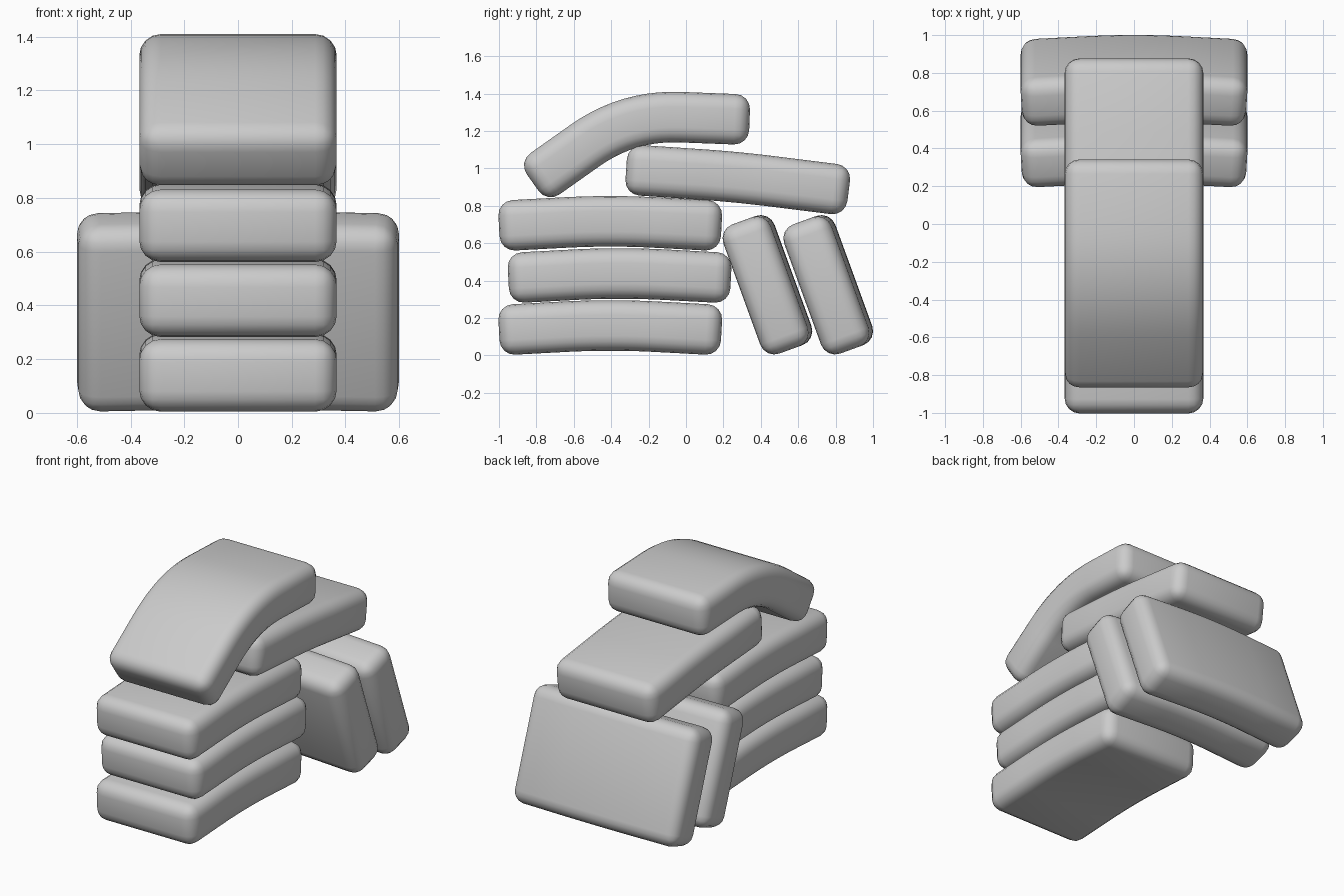
import bpy
import bmesh
from math import radians
from mathutils import Matrix, Vector

WIDTH, THICK, ROUND = 0.735, 0.27, 0.08

cube = bpy.data.objects.get("Cube")
if cube:
    bpy.data.objects.remove(cube, do_unlink=True)

cloth = bpy.data.materials.new("grey_cloth")
cloth.use_nodes = True
grey = (0.6, 0.6, 0.6, 1)
cloth.diffuse_color = grey
cloth.node_tree.nodes["Principled BSDF"].inputs["Base Color"].default_value = grey


def frame_at(u, a, p, b, r):
    """Point and normal on two straight legs joined by a soft bend at p."""
    d1, d2 = (p - a).normalized(), (b - p).normalized()
    if u <= -r:
        pos, tan = p + d1 * u, d1
    elif u >= r:
        pos, tan = p + d2 * u, d2
    else:
        t = (u + r) / (2 * r)
        q1, q2 = p - d1 * r, p + d2 * r
        pos = q1 * (1 - t) ** 2 + p * 2 * t * (1 - t) + q2 * t * t
        tan = d1.lerp(d2, t).normalized()
    return pos, Vector((-tan.y, tan.x))


def sandbag(name, a, p, b, bend, matrix):
    """Rounded slab bent along a, p, b in its local length/height plane."""
    a, p, b = Vector(a), Vector(p), Vector(b)
    start, end = -(p - a).length, (b - p).length
    bm = bmesh.new()
    bmesh.ops.create_cube(bm, size=1)
    for v in bm.verts:
        v.co = ((start + end) / 2 + v.co.x * (end - start),
                v.co.y * WIDTH, v.co.z * THICK)
    bmesh.ops.bevel(bm, geom=bm.edges[:], offset=ROUND, segments=4,
                    profile=0.5, affect='EDGES')
    # Cross cuts let the slab bend smoothly
    cuts = 10
    for i in range(cuts + 1):
        x = -bend + 2 * bend * i / cuts
        bmesh.ops.bisect_plane(bm, geom=bm.verts[:] + bm.edges[:] + bm.faces[:],
                               plane_co=(x, 0, 0), plane_no=(1, 0, 0))
    for v in bm.verts:
        pos, normal = frame_at(v.co.x, a, p, b, bend)
        pos = pos + normal * v.co.z
        v.co = (pos.x, v.co.y, pos.y)
    bm.transform(matrix)
    for f in bm.faces:
        f.smooth = True
    mesh = bpy.data.meshes.new(name)
    bm.to_mesh(mesh)
    bm.free()
    mesh.materials.append(cloth)
    obj = bpy.data.objects.new(name, mesh)
    bpy.context.collection.objects.link(obj)


# Lengthwise bags run front to back
along_y = Matrix.Rotation(radians(90), 4, 'Z')

# Stack of three
for name, y, z in (("bottom", -1.0, 0.135), ("middle", -0.95, 0.413),
                   ("upper", -1.0, 0.692)):
    sandbag(name + "_stack_bag", (y, z), (y + 0.595, z + 0.032),
            (y + 1.19, z), 0.25, along_y)

# Bridging bag and the draped bag on top
sandbag("bridging_bag", (-0.32, 0.995), (0.27, 0.955), (0.87, 0.88), 0.2, along_y)
sandbag("draped_bag", (-0.82, 0.925), (-0.31, 1.285), (0.34, 1.26), 0.28, along_y)

# Two crosswise bags leaning at the back
for name, y in (("inner", 0.435), ("outer", 0.76)):
    lean = Matrix.Translation((0, y, 0.378)) @ Matrix.Rotation(radians(-70), 4, 'X')
    sandbag(name + "_leaning_bag", (-0.597, -0.015), (0, 0.018), (0.597, -0.015),
            0.25, lean)
